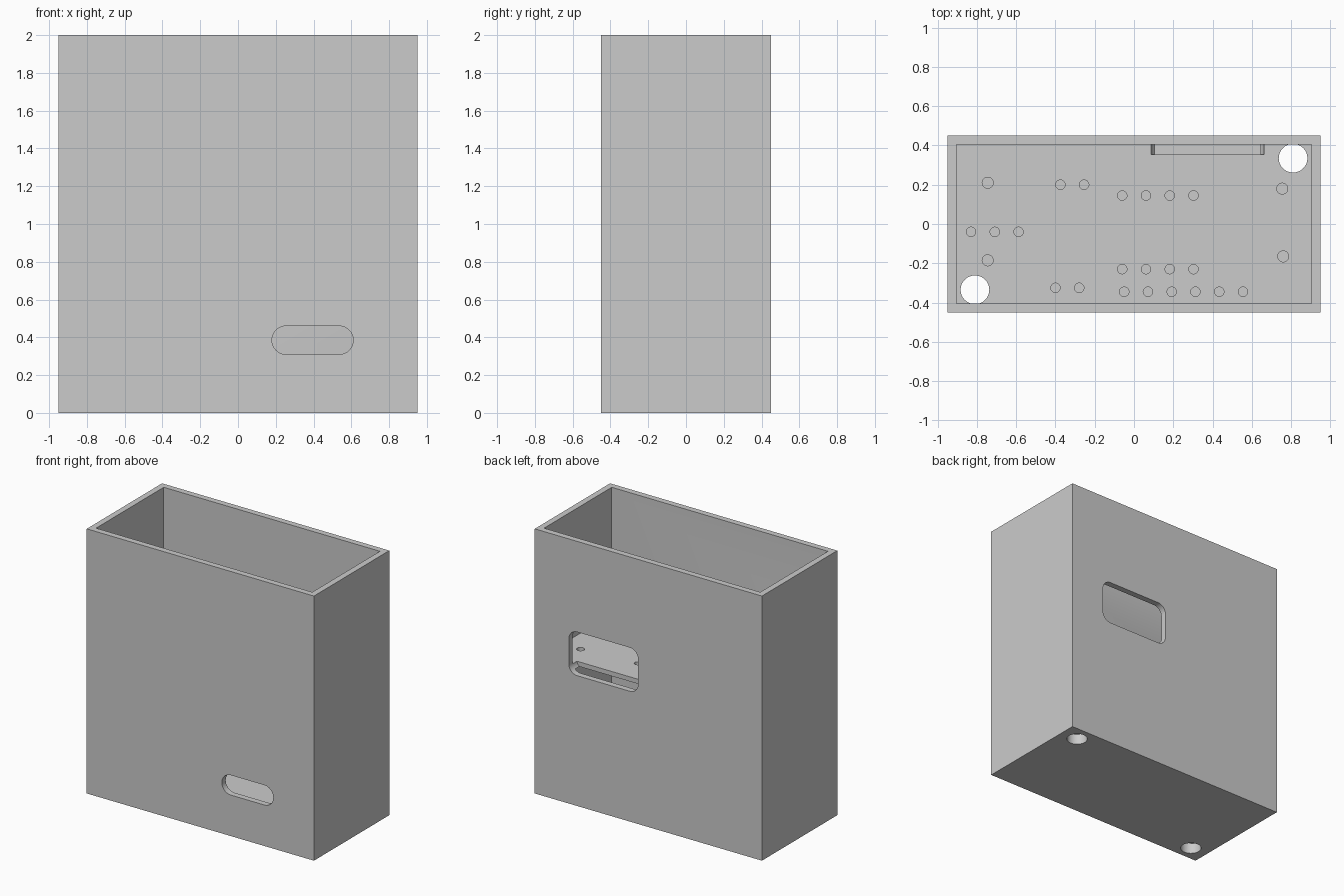
import bpy
import bmesh
from math import sin, cos, pi
from mathutils import Vector

old = bpy.data.objects.get("Cube")
if old:
    bpy.data.objects.remove(old, do_unlink=True)

W, D, H = 0.95, 0.45, 2.0      # half width, half depth, height
WALL, FLOOR = 0.046, 0.08
SHELF_TOP, SHELF_THICK = 1.04, 0.035

grey = bpy.data.materials.new("light grey")
grey.use_nodes = True
colour = (0.6, 0.6, 0.6, 1)
grey.diffuse_color = colour
grey.node_tree.nodes["Principled BSDF"].inputs["Base Color"].default_value = colour


def add_prism(bm, outline, direction):
    """Extrude a closed outline along a direction."""
    face = bm.faces.new([bm.verts.new(p) for p in outline])
    result = bmesh.ops.extrude_face_region(bm, geom=[face])
    verts = [v for v in result["geom"] if isinstance(v, bmesh.types.BMVert)]
    bmesh.ops.translate(bm, verts=verts, vec=Vector(direction))


def finish(name, bm):
    bmesh.ops.recalc_face_normals(bm, faces=bm.faces)
    mesh = bpy.data.meshes.new(name)
    bm.to_mesh(mesh)
    bm.free()
    mesh.materials.append(grey)
    obj = bpy.data.objects.new(name, mesh)
    bpy.context.collection.objects.link(obj)
    return obj


def box(name, hx, hy, z0, z1):
    bm = bmesh.new()
    corners = [(-hx, -hy, z0), (hx, -hy, z0), (hx, hy, z0), (-hx, hy, z0)]
    add_prism(bm, corners, (0, 0, z1 - z0))
    return finish(name, bm)


def holes(name, spots, radius, z0, z1, sides):
    """Vertical round holes at a list of (x, y) spots."""
    bm = bmesh.new()
    for x, y in spots:
        ring = [(x + radius * cos(2 * pi * i / sides),
                 y + radius * sin(2 * pi * i / sides), z0) for i in range(sides)]
        add_prism(bm, ring, (0, 0, z1 - z0))
    return finish(name, bm)


def rounded_opening(name, x0, x1, z0, z1, radius, y0, y1, steps=10):
    """Rounded rectangle in the xz plane, running from y0 to y1."""
    centres = [(x1 - radius, z1 - radius), (x0 + radius, z1 - radius),
               (x0 + radius, z0 + radius), (x1 - radius, z0 + radius)]
    outline = []
    for q, (cx, cz) in enumerate(centres):
        for i in range(steps + 1):
            a = (q + i / steps) * pi / 2
            outline.append((cx + radius * cos(a), y0, cz + radius * sin(a)))
    bm = bmesh.new()
    add_prism(bm, outline, (0, y1 - y0, 0))
    return finish(name, bm)


def cut(target, cutters):
    bpy.context.view_layer.objects.active = target
    for cutter in cutters:
        mod = target.modifiers.new("cut", "BOOLEAN")
        mod.operation = "DIFFERENCE"
        mod.solver = "EXACT"
        mod.object = cutter
        bpy.ops.object.modifier_apply(modifier=mod.name)


def smooth(obj):
    bpy.ops.object.select_all(action="DESELECT")
    obj.select_set(True)
    bpy.context.view_layer.objects.active = obj
    bpy.ops.object.shade_smooth_by_angle(angle=0.5)


# Cutters
cavity = box("cavity_cutter", W - WALL, D - WALL, FLOOR, H + 0.2)
window = rounded_opening("window_cutter", 0.085, 0.665, 0.985, 1.315, 0.07, 0.355, D + 0.1)
slot = rounded_opening("slot_cutter", 0.18, 0.61, 0.31, 0.46, 0.0745, -D - 0.1, -0.39)
corner_holes = holes("corner_hole_cutter", [(0.81, 0.335), (-0.81, -0.335)],
                     0.073, -0.1, 1.5, 48)

# Rows of pin holes: first x, y, count
rows = [(-0.83, -0.04, 3), (-0.375, 0.2, 2), (-0.06, 0.145, 4),
        (-0.06, -0.23, 4), (-0.4, -0.325, 2), (-0.05, -0.345, 6)]
pins = [(x + 0.121 * i, y) for x, y, n in rows for i in range(n)]
pin_holes = holes("pin_hole_cutter", pins, 0.024, 0.9, 1.2, 24)
mounts = [(-0.745, 0.21), (-0.745, -0.185), (0.755, 0.18), (0.76, -0.165)]
mount_holes = holes("mount_hole_cutter", mounts, 0.028, 0.9, 1.2, 24)

# Open-topped case
case = box("case", W, D, 0, H)
cut(case, [cavity, window, slot, corner_holes])
smooth(case)

# Inner shelf with pin holes and a notch behind the window
shelf = box("inner_shelf", W - WALL, D - WALL, SHELF_TOP - SHELF_THICK, SHELF_TOP)
cut(shelf, [window, corner_holes, pin_holes, mount_holes])
smooth(shelf)

for cutter in (cavity, window, slot, corner_holes, pin_holes, mount_holes):
    bpy.data.objects.remove(cutter, do_unlink=True)
